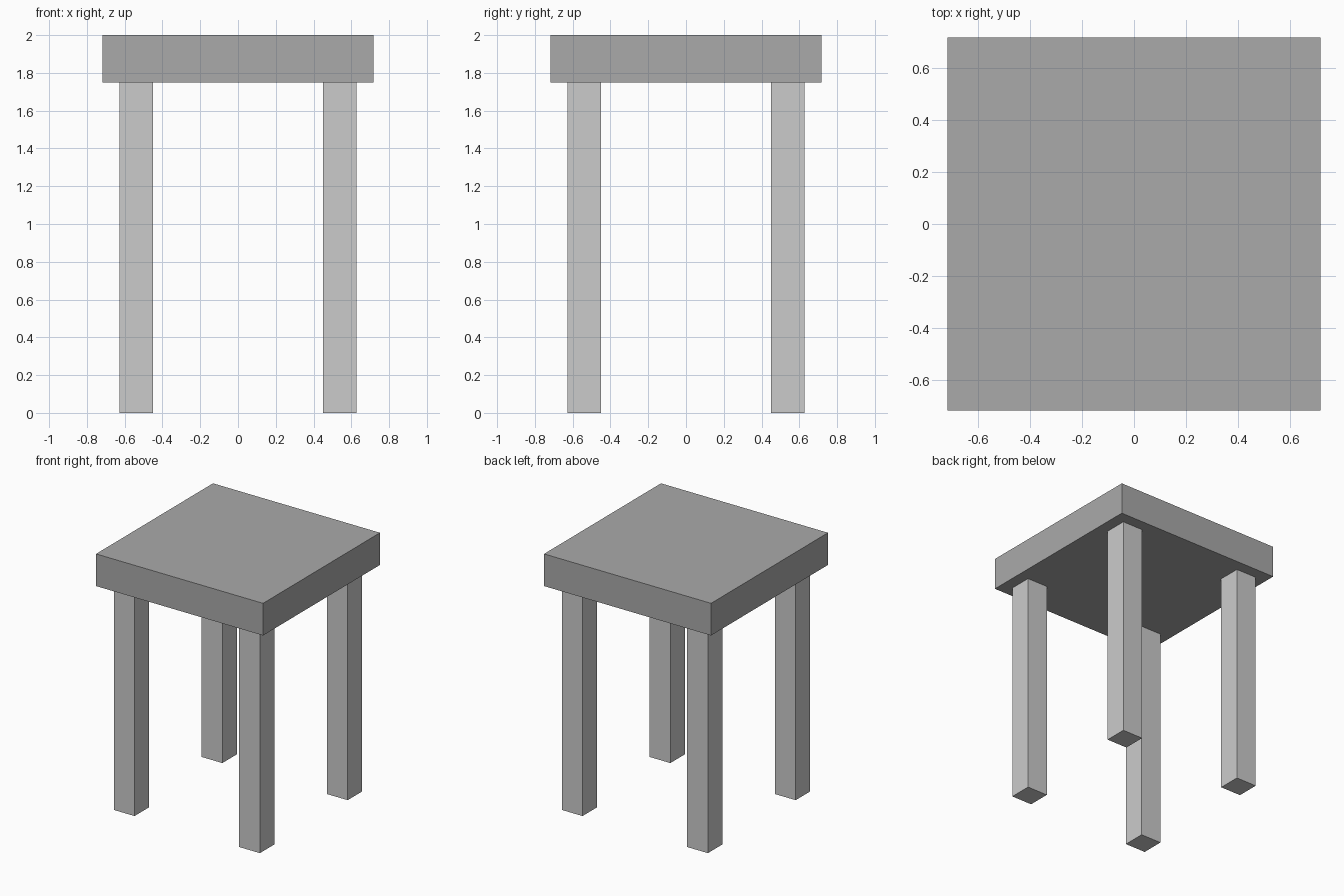
import bpy

if "Cube" in bpy.data.objects:
    bpy.data.objects.remove(bpy.data.objects["Cube"])

SEAT_HALF, SEAT_BOTTOM, TOP = 0.718, 1.75, 2.0
LEG_CENTRE, LEG_WIDTH = 0.539, 0.178


def box(name, centre, size):
    bpy.ops.mesh.primitive_cube_add(size=1, location=centre)
    obj = bpy.context.object
    obj.name = name
    obj.scale = size
    bpy.ops.object.transform_apply(location=False, rotation=False, scale=True)
    return obj


# Thick square seat, darker grey than the legs
seat = box("seat", (0, 0, (SEAT_BOTTOM + TOP) / 2),
           (2 * SEAT_HALF, 2 * SEAT_HALF, TOP - SEAT_BOTTOM))
dark_grey = bpy.data.materials.new("dark_grey")
dark_grey.diffuse_color = (0.4, 0.4, 0.4, 1)
dark_grey.use_nodes = True
dark_grey.node_tree.nodes["Principled BSDF"].inputs["Base Color"].default_value = dark_grey.diffuse_color
seat.data.materials.append(dark_grey)

# Four square legs, inset from the seat edge
for depth, sy in (("front", -1), ("back", 1)):
    for side, sx in (("left", -1), ("right", 1)):
        box(f"{depth}_{side}_leg",
            (sx * LEG_CENTRE, sy * LEG_CENTRE, SEAT_BOTTOM / 2),
            (LEG_WIDTH, LEG_WIDTH, SEAT_BOTTOM))
